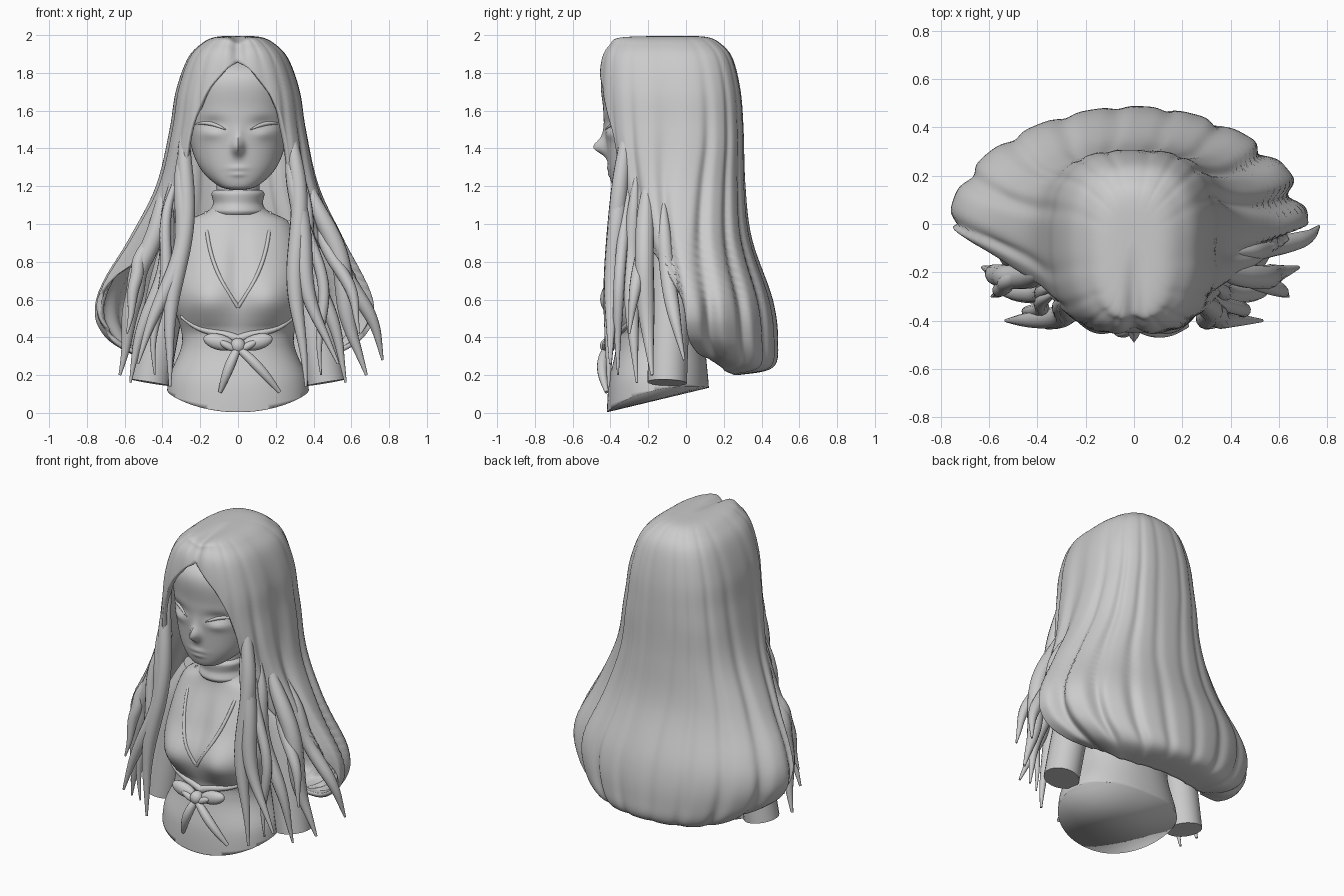
import bpy, bmesh, random
from math import sin, cos, pi, exp, radians
from mathutils import Vector
from mathutils.bvhtree import BVHTree

if "Cube" in bpy.data.objects:
    bpy.data.objects.remove(bpy.data.objects["Cube"])

random.seed(4)


def spow(v, e):
    return (1 if v >= 0 else -1) * abs(v) ** e


def smooth_rows(rows, n):
    """Catmull-Rom interpolation of profile rows, n steps per span."""
    out = []
    for i in range(len(rows) - 1):
        a, b, c, d = (rows[max(i - 1, 0)], rows[i], rows[i + 1], rows[min(i + 2, len(rows) - 1)])
        for k in range(n):
            t = k / n
            out.append([0.5 * (2 * q + (r - p) * t + (2 * p - 5 * q + 4 * r - s) * t * t
                               + (3 * q - p - 3 * r + s) * t ** 3) for p, q, r, s in zip(a, b, c, d)])
    return out + [list(rows[-1])]


def make(name, verts, faces):
    me = bpy.data.meshes.new(name)
    me.from_pydata(verts, [], faces)
    ob = bpy.data.objects.new(name, me)
    bpy.context.collection.objects.link(ob)
    return ob


def select(ob):
    bpy.ops.object.select_all(action='DESELECT')
    ob.select_set(True)
    bpy.context.view_layer.objects.active = ob


def finish(ob, angle=50):
    select(ob)
    bpy.ops.object.shade_smooth_by_angle(angle=radians(angle))


def grid(rows, cols):
    return [(i * cols + j, i * cols + (j + 1) % cols, (i + 1) * cols + (j + 1) % cols, (i + 1) * cols + j)
            for i in range(rows - 1) for j in range(cols)]


def loft(name, rows, e=1.0, cols=96, n=8, bumps=()):
    """Stacked rings (z, half width, front y, back y) with soft bumps on the front."""
    verts, rings = [], smooth_rows(rows, n)
    for z, w, yf, yb in rings:
        for j in range(cols):
            a = 2 * pi * j / cols
            x, c = w * spow(sin(a), e), spow(cos(a), e)
            y = (yf + yb) / 2 - (yb - yf) / 2 * c
            if c > 0:
                y += min(1, c * 3) * sum(d * exp(-((abs(x) - bx) / sx) ** 2 - ((z - bz) / sz) ** 2)
                                         for bx, bz, sx, sz, d in bumps)
            verts.append((x, y, z))
    faces = grid(len(rings), cols)
    faces += [tuple(range(cols))[::-1], tuple(range(len(verts) - cols, len(verts)))]
    ob = make(name, verts, faces)
    finish(ob)
    return ob, BVHTree.FromPolygons(verts, faces)


def tube(name, pts, r, taper, sides=4):
    """Lock or cord along a smooth path; taper(t) gives the relative radius."""
    cu = bpy.data.curves.new(name, 'CURVE')
    cu.dimensions, cu.bevel_depth, cu.bevel_resolution = '3D', r, sides
    cu.use_fill_caps, cu.resolution_u = True, 6
    sp = cu.splines.new('NURBS')
    sp.points.add(len(pts) - 1)
    for i, (p, co) in enumerate(zip(sp.points, pts)):
        p.co, p.radius = (*co, 1), taper(i / (len(pts) - 1))
    sp.order_u, sp.use_endpoint_u = 3, True
    ob = bpy.data.objects.new(name, cu)
    bpy.context.collection.objects.link(ob)
    select(ob)
    bpy.ops.object.convert(target='MESH')
    finish(bpy.context.object)


def on(tree, x, z):
    hit = tree.ray_cast(Vector((x, -1, z)), Vector((0, 1, 0)))[0]
    return (x, hit.y if hit else -.2, z)


def ball(name, loc, scale, rot=0):
    bpy.ops.mesh.primitive_uv_sphere_add(segments=24, ring_count=14, location=loc, rotation=(0, rot, 0))
    ob = bpy.context.object
    ob.name, ob.scale = name, scale
    finish(ob)


T6 = [i / 6 for i in range(7)]

# Torso with bust, narrowing into the neck, cut by a tilted base plane
torso, skin = loft("torso", [
    (-.05, .38, -.42, .13), (.15, .365, -.41, .12), (.38, .295, -.37, .1), (.6, .345, -.42, .1),
    (.8, .335, -.37, .1), (1, .28, -.28, .08), (1.1, .13, -.265, 0), (1.32, .115, -.25, 0)],
    .9, bumps=[(.17, .6, .12, .12, -.055), (.17, .43, .14, .03, .015), (0, .78, .05, .17, .025)])
bm = bmesh.new()
bm.from_mesh(torso.data)
cut = bmesh.ops.bisect_plane(bm, geom=bm.verts[:] + bm.edges[:] + bm.faces[:], plane_co=(0, -.42, .003),
                             plane_no=(0, -.24, 1), clear_inner=True)
bmesh.ops.holes_fill(bm, edges=[g for g in cut['geom_cut'] if isinstance(g, bmesh.types.BMEdge)])
for v in bm.verts:                                             # base curves up at the sides
    v.co.z += .06 * (v.co.x / .36) ** 2 * max(0, 1 - v.co.z / .4)
bmesh.ops.triangulate(bm, faces=[f for f in bm.faces if len(f.verts) > 4])
bm.to_mesh(torso.data)
bm.free()

# Choker
loft("choker", [(1.05, .135, -.28, .01), (1.07, .147, -.29, .02), (1.11, .132, -.28, .01),
                (1.16, .14, -.285, .01), (1.18, .125, -.27, 0)])

# Head with eye hollows, lids, nose and lips
head, face = loft("head", [
    (1.18, .02, -.35, -.3), (1.2, .1, -.388, -.2), (1.28, .19, -.408, -.04), (1.4, .245, -.42, .1),
    (1.6, .278, -.438, .2), (1.8, .26, -.43, .17), (1.93, .08, -.2, 0)], .87, 144, 14, [
    (.14, 1.53, .07, .035, .022), (.14, 1.48, .055, .03, -.014), (0, 1.405, .028, .04, -.066),
    (0, 1.46, .022, .05, -.015), (0, 1.295, .05, .016, -.008), (0, 1.262, .04, .013, -.008)])

for s in (-1, 1):
    tube("eyelash", [on(face, s * (.065 + .16 * t), 1.5 + .035 * sin(2.2 * t)) for t in T6], .01,
         lambda t: .3 + .8 * sin(pi * t))
    # Arms and blouse edges
    tube("arm", [(s * (.24 + .225 * t ** .6), -.07 - .03 * t, 1 - .84 * t) for t in T6], .105,
         lambda t: min(1, .8 + t), 8)
    tube("neckline", [on(skin, s * .17 * (1 - t ** 2), 1.06 - .5 * t ** .9) for t in T6], .01, lambda t: 1)
    tube("underbust_hem", [on(skin, s * .3 * t, .39 + .05 * t ** .5 + .07 * t ** 4) for t in T6], .024,
         lambda t: 1 - .6 * t)
    # Bow
    ball("bow_loop", (s * .1, -.4, .375), (.085, .035, .042), -s * .25)
    ball("bow_crease", (s * .055, -.425, .355), (.05, .02, .02), -s * .5)
    end = .22 if s > 0 else .095
    tube("bow_tail", [(s * end * t, -.42 - .025 * sin(pi * t), .34 - .23 * t ** 1.2) for t in T6], .026,
         lambda t: .7 + .5 * sin(pi * t) - .3 * t)
ball("bow_knot", (0, -.415, .355), (.04, .04, .042))

# Main hair: (z, half width, centre y, front, back, opening angle)
hair_rows = smooth_rows([
    (1.995, 0, -.05, 0, 0, 0), (1.99, .12, -.1, .25, .21, 0), (1.95, .2, -.09, .32, .28, 0),
    (1.87, .27, -.08, .37, .33, 1), (1.7, .33, -.08, .385, .37, 23), (1.5, .362, -.08, .375, .385, 37),
    (1.2, .43, -.08, .32, .395, 39), (.92, .56, -.05, .26, .4, 48), (.6, .715, 0, .14, .46, 80),
    (.38, .68, .01, .08, .478, 88), (.24, .55, .04, .05, .42, 92), (.2, .4, .08, .02, .2, 94)], 7)
C = 180
verts = []
for z, w, yc, f, b, a0 in hair_rows:
    a0 = radians(max(a0, 0))
    e = min(1, max(.75, .75 + .4 * (1.4 - z)))
    low = min(1, max(0, (1.85 - z) / 1.1))
    for j in range(C + 1):
        a = a0 + (2 * pi - 2 * a0) * j / C
        s, c = sin(a), cos(a)
        side = abs(s) ** 1.5 * (1 if s > 0 else .3)
        amp = .012 + low * (.008 + .07 * side)                 # grooves between locks
        g = 1 - amp * cos(8.5 * a + .6 * sin(3 * z) + sin(2 * a)) ** 6
        x = w * spow(s, e) * g * (1 + .06 * low ** 3 if s < 0 else 1)
        y = yc + g * (-f if c > 0 else b) * abs(c) ** e
        lift = .16 * abs(s) ** 5 * max(0, 1 - z / .5)          # hem rises at the sides
        part = .025 * exp(-(x / .035) ** 2) * min(1, max(0, (-.1 - y) * 4)) if z > 1.6 else 0
        verts.append((x, y + part * .6, z + lift - part))
faces = [q for q in grid(len(hair_rows), C + 1) if q[0] % (C + 1) < C]
hair = make("long_hair", verts, faces)
bm = bmesh.new()
bm.from_mesh(hair.data)
bmesh.ops.remove_doubles(bm, verts=bm.verts[:], dist=.0005)
bmesh.ops.recalc_face_normals(bm, faces=bm.faces[:])
if max(bm.faces, key=lambda q: q.calc_center_median().z).normal.z < 0:
    bmesh.ops.reverse_faces(bm, faces=bm.faces[:])
bm.to_mesh(hair.data)
bm.free()
sol = hair.modifiers.new("thickness", 'SOLIDIFY')
sol.thickness, sol.offset = .025, -1
finish(hair, 60)

# Loose front locks on both sides: radius, root, tip, outward bulge
locks = [(.045, (.265, -.29, 1.66), (.36, -.41, .14), .01), (.045, (.29, -.3, 1.5), (.53, -.4, .26), -.06),
         (.05, (.36, -.2, 1.3), (.68, -.18, .2), .04), (.04, (.33, -.26, 1.3), (.57, -.26, .16), .0),
         (.03, (.31, -.28, 1.3), (.44, -.36, .2), .05), (.035, (.38, -.12, 1.2), (.64, -.3, .42), .04)]
for s in (-1, 1):
    for r, root, tip, bulge in locks + ([(.04, (.4, -.12, 1.15), (.765, -.01, .28), .06)] if s > 0 else []):
        phase, path = random.uniform(0, 6), []
        for i in range(11):
            t = i / 10
            p = Vector(root).lerp(Vector(tip), t)
            p.x = root[0] + (tip[0] - root[0]) * t ** 1.3 + bulge * sin(pi * t)
            p.x = s * (p.x + .035 * sin(8 * t + phase) * t * (1 - t) * 4)
            p.x *= .92 if s < 0 and t > .5 and tip[0] > .6 else 1
            p.y -= .03 * sin(pi * t)
            path.append(p)
        tube("hair_lock", path, r, lambda t: min(1, .15 + 3.5 * t, .15 + 2.5 * (1 - t)))
